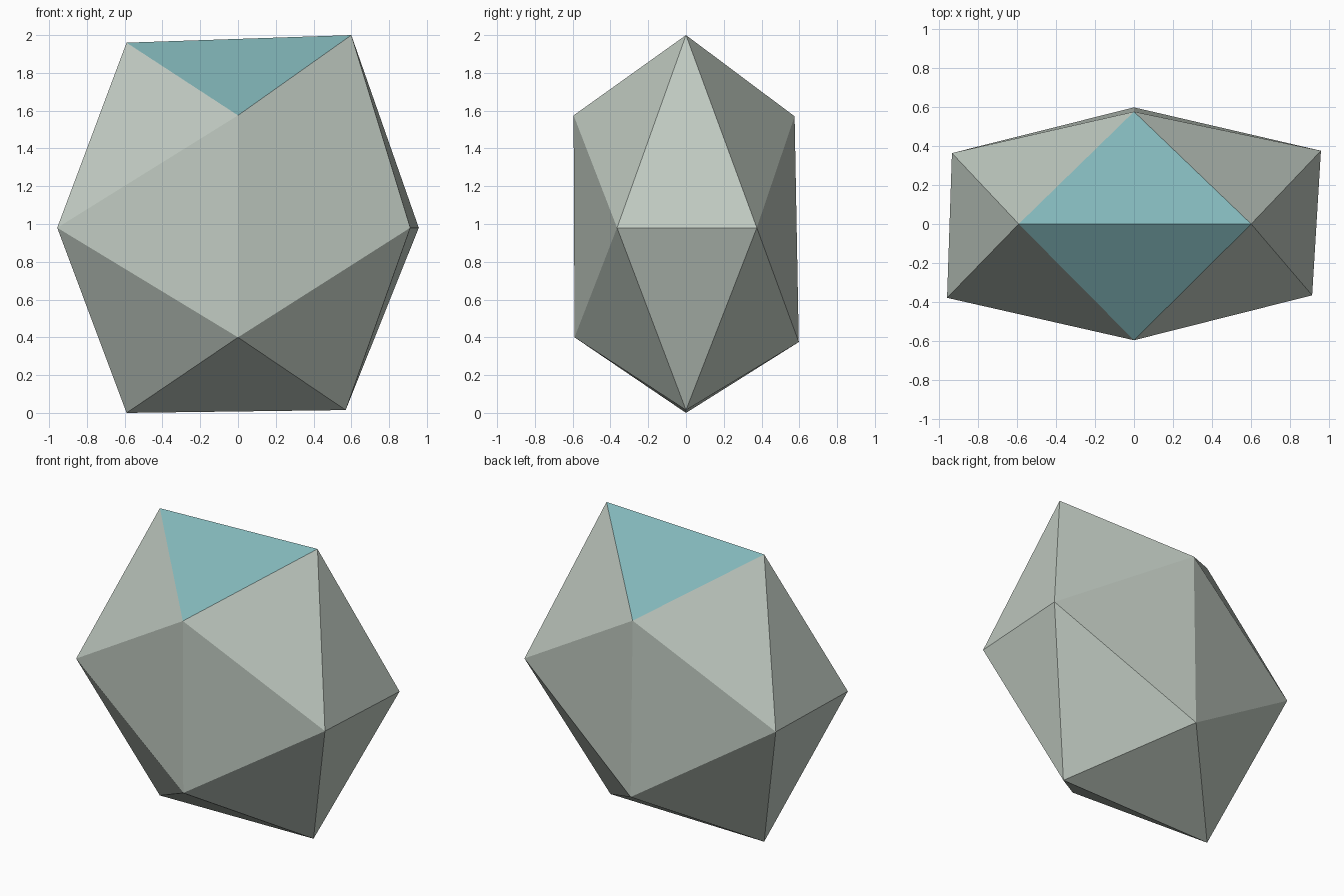
import bpy, bmesh

if "Cube" in bpy.data.objects:
    bpy.data.objects.remove(bpy.data.objects["Cube"])


def material(name, rgb):
    mat = bpy.data.materials.new(name)
    mat.diffuse_color = (*rgb, 1.0)
    mat.use_nodes = True
    mat.node_tree.nodes["Principled BSDF"].inputs["Base Color"].default_value = mat.diffuse_color
    return mat


# Three crossed rectangles give the twelve corners of a slightly uneven icosahedron
upright = [(-0.59, 0, 1.96), (0.60, 0, 2.00), (0.57, 0, 0.015), (-0.59, 0, 0.0)]
fore_aft = [(0, -0.595, 1.575), (0, 0.575, 1.57), (0, 0.597, 0.375), (0, -0.59, 0.40)]
level = [(-0.957, -0.378, 0.98), (0.912, -0.365, 0.98),
         (0.957, 0.375, 0.98), (-0.932, 0.363, 0.98)]

# Wrap the corners in twenty flat triangles
bm = bmesh.new()
for corner in upright + fore_aft + level:
    bm.verts.new(corner)
bmesh.ops.convex_hull(bm, input=bm.verts[:])
bmesh.ops.recalc_face_normals(bm, faces=bm.faces[:])

# The two faces meeting at the top ridge are teal, the rest grey
for face in bm.faces:
    face.smooth = False
    face.material_index = 1 if face.calc_center_median().z > 1.75 else 0

mesh = bpy.data.meshes.new("faceted_stone")
bm.to_mesh(mesh)
bm.free()
mesh.materials.append(material("stone grey", (0.527, 0.591, 0.533)))
mesh.materials.append(material("pale teal", (0.223, 0.468, 0.485)))
stone = bpy.data.objects.new("faceted_stone", mesh)
bpy.context.collection.objects.link(stone)
